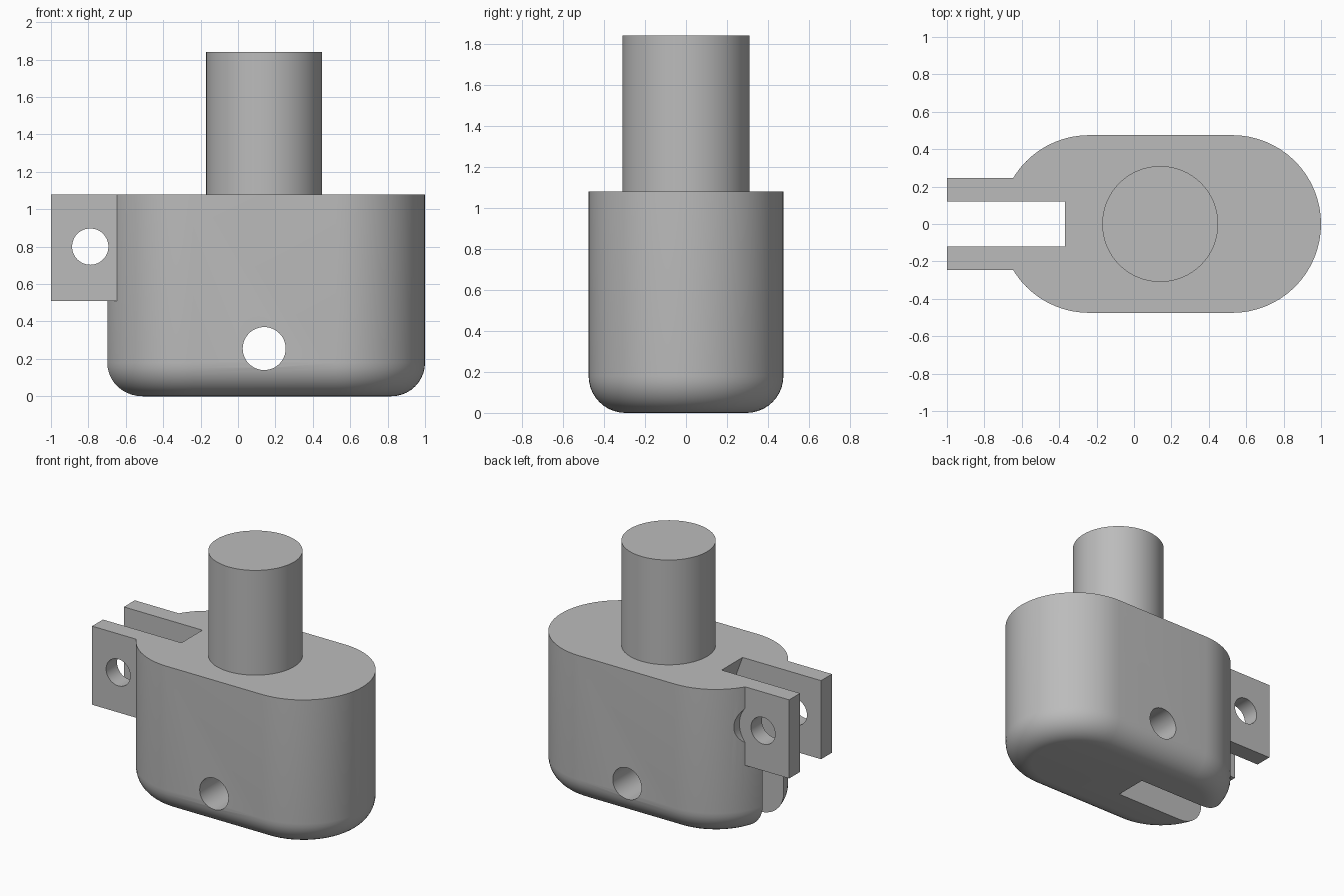
import bpy, bmesh, math

if "Cube" in bpy.data.objects:
    bpy.data.objects.remove(bpy.data.objects["Cube"])

grey = bpy.data.materials.new("mid_grey")
grey.diffuse_color = (0.5, 0.5, 0.5, 1)
grey.use_nodes = True
grey.node_tree.nodes["Principled BSDF"].inputs["Base Color"].default_value = grey.diffuse_color

R, X_LEFT, X_RIGHT, TOP = 0.475, -0.24, 0.525, 1.08
FILLET = 0.18


def add_mesh(name, bm):
    bmesh.ops.recalc_face_normals(bm, faces=bm.faces)
    mesh = bpy.data.meshes.new(name)
    bm.to_mesh(mesh)
    bm.free()
    mesh.materials.append(grey)
    obj = bpy.data.objects.new(name, mesh)
    bpy.context.collection.objects.link(obj)
    return obj


def loft(name, rings):
    """Skin a stack of matching closed rings and cap both ends."""
    bm = bmesh.new()
    loops = [[bm.verts.new(p) for p in ring] for ring in rings]
    n = len(loops[0])
    for a, b in zip(loops, loops[1:]):
        for i in range(n):
            j = (i + 1) % n
            bm.faces.new((a[i], a[j], b[j], b[i]))
    bm.faces.new(loops[0])
    bm.faces.new(loops[-1])
    return add_mesh(name, bm)


def stadium(r, z, steps=32):
    pts = []
    for cx, start in ((X_RIGHT, -math.pi / 2), (X_LEFT, math.pi / 2)):
        for i in range(steps + 1):
            t = start + math.pi * i / steps
            pts.append((cx + r * math.cos(t), r * math.sin(t), z))
    return pts


def y_cylinder(name, x, z, r, y0, y1, n=48):
    return loft(name, [[(x + r * math.cos(2 * math.pi * i / n), y,
                         z + r * math.sin(2 * math.pi * i / n))
                        for i in range(n)] for y in (y0, y1)])


def y_prism(name, outline, y0, y1):
    return loft(name, [[(x, y, z) for x, z in outline] for y in (y0, y1)])


def combine(target, tool, operation):
    mod = target.modifiers.new("combine", 'BOOLEAN')
    mod.operation = operation
    mod.solver = 'EXACT'
    mod.object = tool
    bpy.context.view_layer.objects.active = target
    bpy.ops.object.modifier_apply(modifier=mod.name)
    bpy.data.objects.remove(tool, do_unlink=True)


# Rounded block with a filleted underside
rings = []
for i in range(11):
    a = math.pi / 2 * i / 10
    rings.append(stadium(R - FILLET + FILLET * math.sin(a),
                         FILLET - FILLET * math.cos(a)))
rings.append(stadium(R, TOP))
body = loft("body", rings)

# Bolt head clearance beside the rear lug
combine(body, y_cylinder("clearance", -0.79, 0.80, 0.19, 0.245, 0.7), 'DIFFERENCE')

# Pair of lugs
for side in (-1, 1):
    lug = y_prism("lug", [(-1, 0.51), (-0.5, 0.51), (-0.5, TOP), (-1, TOP)],
                  side * 0.10, side * 0.245)
    combine(body, lug, 'UNION')

# Slot between the lugs, with a sloping end wall
slope = 0.40 / TOP
slot = y_prism("slot", [(-1.2, -0.1), (0.03 + 0.1 * slope, -0.1),
                        (-0.37 - 0.1 * slope, TOP + 0.1), (-1.2, TOP + 0.1)],
               -0.12, 0.12)
combine(body, slot, 'DIFFERENCE')

# Cross holes through the lugs and the block
combine(body, y_cylinder("lug_hole", -0.79, 0.80, 0.097, -0.7, 0.7), 'DIFFERENCE')
combine(body, y_cylinder("pivot_hole", 0.14, 0.255, 0.115, -0.7, 0.7), 'DIFFERENCE')

# Round shaft on top
shaft = loft("shaft", [[(0.14 + 0.31 * math.cos(2 * math.pi * i / 64),
                         0.31 * math.sin(2 * math.pi * i / 64), z)
                        for i in range(64)] for z in (TOP, 1.84)])

# Smooth curved surfaces, keep edges crisp
for obj in (body, shaft):
    bpy.ops.object.select_all(action='DESELECT')
    obj.select_set(True)
    bpy.context.view_layer.objects.active = obj
    bpy.ops.object.shade_smooth_by_angle(angle=math.radians(30))
